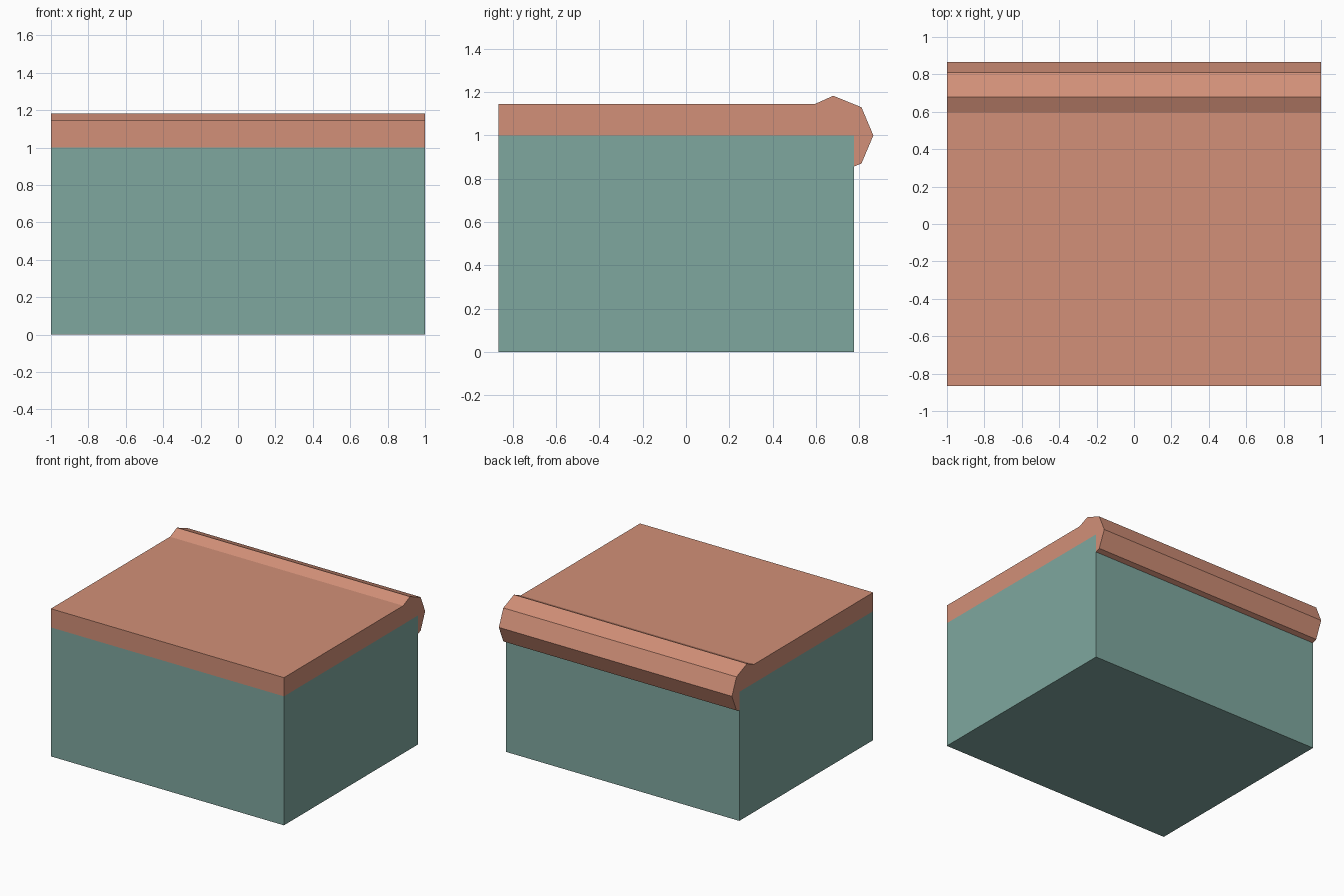
import bpy
import bmesh

cube = bpy.data.objects.get("Cube")
if cube:
    bpy.data.objects.remove(cube, do_unlink=True)


def make_material(name, rgb):
    mat = bpy.data.materials.new(name)
    mat.use_nodes = True
    colour = (*rgb, 1.0)
    mat.diffuse_color = colour
    mat.node_tree.nodes["Principled BSDF"].inputs["Base Color"].default_value = colour
    return mat


def extrude_profile(name, profile, mat, half_width=1.0):
    """Sweep a closed (y, z) side profile across the full width."""
    bm = bmesh.new()
    face = bm.faces.new([bm.verts.new((-half_width, y, z)) for y, z in profile])
    result = bmesh.ops.extrude_face_region(bm, geom=[face], use_keep_orig=True)
    moved = [v for v in result["geom"] if isinstance(v, bmesh.types.BMVert)]
    bmesh.ops.translate(bm, verts=moved, vec=(2 * half_width, 0, 0))
    bmesh.ops.recalc_face_normals(bm, faces=bm.faces[:])
    mesh = bpy.data.meshes.new(name)
    bm.to_mesh(mesh)
    bm.free()
    mesh.materials.append(mat)
    obj = bpy.data.objects.new(name, mesh)
    bpy.context.collection.objects.link(obj)
    return obj


teal = make_material("muted teal", (0.212, 0.386, 0.347))
terracotta = make_material("terracotta", (0.645, 0.279, 0.188))

FRONT, BACK, BODY_TOP, SLAB_TOP = -0.865, 0.775, 1.0, 1.145

# Block body
extrude_profile("body", [(FRONT, 0), (BACK, 0), (BACK, BODY_TOP), (FRONT, BODY_TOP)], teal)

# Top slab running into an eight-sided roll that overhangs the back
extrude_profile("top_slab_with_rolled_edge", [
    (FRONT, BODY_TOP),
    (FRONT, SLAB_TOP),
    (0.595, SLAB_TOP),
    (0.68, 1.183),
    (0.81, 1.13),
    (0.865, BODY_TOP),
    (0.81, 0.87),
    (BACK, 0.856),
    (BACK, BODY_TOP),
], terracotta)
